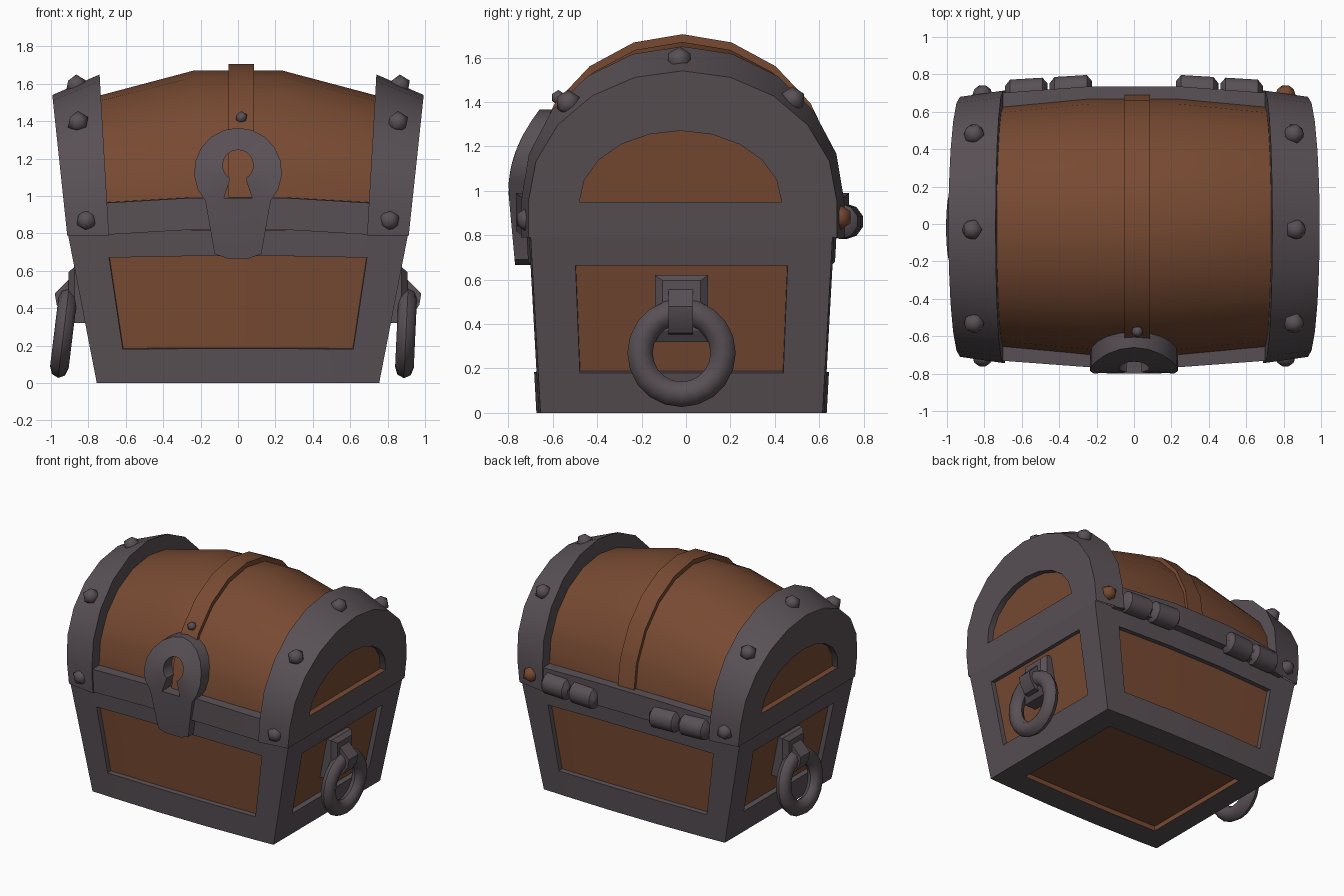
import bpy, bmesh, math
from mathutils import Vector, Matrix

if "Cube" in bpy.data.objects:
    bpy.data.objects.remove(bpy.data.objects["Cube"])

YC = -0.015   # depth centre of the chest
ZA = 0.95     # height where the lid arch springs


def material(name, rgb):
    m = bpy.data.materials.new(name)
    m.diffuse_color = (*rgb, 1)
    m.use_nodes = True
    m.node_tree.nodes["Principled BSDF"].inputs["Base Color"].default_value = m.diffuse_color
    return m


WOOD = material("brown wood", (0.185, 0.068, 0.032))
IRON = material("dark grey iron", (0.098, 0.080, 0.090))


def finish(bm, name, mats, angle=30):
    bmesh.ops.remove_doubles(bm, verts=bm.verts[:], dist=1e-5)
    me = bpy.data.meshes.new(name)
    bm.to_mesh(me)
    bm.free()
    for m in mats:
        me.materials.append(m)
    for p in me.polygons:
        p.use_smooth = True
    me.set_sharp_from_angle(angle=math.radians(angle))
    ob = bpy.data.objects.new(name, me)
    bpy.context.collection.objects.link(ob)
    return ob


def loft(name, loops, mat, caps=True, angle=30):
    """Skin a series of closed loops with the same point count."""
    bm = bmesh.new()
    rows = [[bm.verts.new(p) for p in lp] for lp in loops]
    n = len(loops[0])
    for a, b in zip(rows, rows[1:]):
        for i in range(n):
            j = (i + 1) % n
            bm.faces.new((a[i], a[j], b[j], b[i]))
    if caps:
        bm.faces.new(rows[0])
        bm.faces.new(rows[-1])
    bmesh.ops.recalc_face_normals(bm, faces=bm.faces[:])
    return finish(bm, name, [mat], angle)


def arch(a, top, n=10):
    """Half-ellipse (y, z) points running from back to front."""
    return [(YC + a * math.cos(math.pi * i / n), ZA + (top - ZA) * math.sin(math.pi * i / n))
            for i in range(n + 1)]


# ---- base: tapered, slightly bowed box with sunken wood panels
def base_point(u, w, t):
    bow = 0.02 * 4 * u * (1 - u)
    return ((2 * u - 1) * (0.755 + 0.155 * t),
            YC - 0.005 + (2 * w - 1) * (0.635 + 0.045 * t + bow),
            (0.80 + bow) * t)


US, WS, TS = [0, .11, .37, .63, .89, 1], [0, .145, .855, 1], [0, .225, .83, 1]
SIDES = [(US, TS, lambda a, b: base_point(a, 0, b)), (US, TS, lambda a, b: base_point(a, 1, b)),
         (WS, TS, lambda a, b: base_point(0, a, b)), (WS, TS, lambda a, b: base_point(1, a, b)),
         (US, WS, lambda a, b: base_point(a, b, 0)), (US, WS, lambda a, b: base_point(a, b, 1))]
bm = bmesh.new()
panels = []
for k, (A, B, f) in enumerate(SIDES):
    inner = []
    for i in range(len(A) - 1):
        for j in range(len(B) - 1):
            face = bm.faces.new([bm.verts.new(f(A[p], B[q])) for p, q in
                                 ((i, j), (i + 1, j), (i + 1, j + 1), (i, j + 1))])
            face.material_index = 1
            if k < 5 and 0 < i < len(A) - 2 and 0 < j < len(B) - 2:
                inner.append(face)
    panels.append(inner)
bmesh.ops.remove_doubles(bm, verts=bm.verts[:], dist=1e-5)
bmesh.ops.recalc_face_normals(bm, faces=bm.faces[:])
for k, inner in enumerate(panels[:5]):
    res = bmesh.ops.inset_region(bm, faces=inner, thickness=0.002, depth=-0.035)
    for face in inner:
        face.material_index = 0
    for face in res["faces"]:
        face.material_index = 0 if k == 4 else 1
finish(bm, "chest_base", [WOOD, IRON], 20)

# ---- lid: bulging wood barrel
loops = []
for x, a, top in ((-.85, .62, 1.50), (-.73, .64, 1.54), (-.24, .69, 1.67),
                  (.24, .69, 1.67), (.73, .64, 1.54), (.85, .62, 1.50)):
    pts = [(YC + a, .81)] + arch(a, top) + [(YC - a, .81)]
    loops.append([(x, y, z) for y, z in pts])
loft("lid_wood", loops, WOOD)

# ---- wood strip over the crown of the lid
lo, hi = arch(.67, 1.65), arch(.712, 1.705)
loft("lid_strip", [[(-.05, *a), (.086, *a), (.086, *b), (-.05, *b)] for a, b in zip(lo, hi)], WOOD)

# ---- iron end bands with sunken half-round wood panels
for s, side in ((-1, "left"), (1, "right")):
    def x_out(z):
        return s * (0.913 + 0.08 * (z - .79) / .75)

    def x_in(z):
        return s * (0.69 + 0.05 * (z - .79) / .86)

    def ring(a, top, fx):
        pts = [(YC + a, .79)] + arch(a, top) + [(YC - a, .79)]
        return [(fx(z), y, z) for y, z in pts]

    bm = bmesh.new()
    rows = [[bm.verts.new(p) for p in ring(*r)] for r in
            ((.695, 1.54, x_out), (.728, 1.65, x_in), (.60, 1.50, x_in))]
    for a, b in zip(rows, rows[1:]):
        for i in range(len(a) - 1):
            bm.faces.new((a[i], a[i + 1], b[i + 1], b[i]))
    half = [(YC - .01 + .455 * math.cos(math.pi * i / 10), ZA + .32 * math.sin(math.pi * i / 10))
            for i in range(11)]
    edge = [bm.verts.new((x_out(z), y, z)) for y, z in half]
    sunk = [bm.verts.new((x_out(z) - s * .045, y, z)) for y, z in half]
    out = rows[0]
    for i in range(10):
        bm.faces.new((out[i + 1], out[i + 2], edge[i + 1], edge[i]))
        bm.faces.new((edge[i], edge[i + 1], sunk[i + 1], sunk[i]))
    bm.faces.new((out[0], out[1], edge[0], edge[10], out[11], out[12]))
    for face in bm.faces:
        face.material_index = 1
    bm.faces.new((edge[10], edge[0], sunk[0], sunk[10]))
    bm.faces.new(sunk)
    bmesh.ops.recalc_face_normals(bm, faces=bm.faces[:])
    finish(bm, side + "_end_band", [WOOD, IRON])

# ---- iron rims along the lid's lower front and back edges
for s, name in ((-1, "front_rim"), (1, "back_rim")):
    loops = []
    for x, a, up in ((-.76, .712, 0), (-.25, .75, .03), (.25, .75, .03), (.76, .712, 0)):
        loops.append([(x, YC + s * d, z + up) for d, z in
                      ((a, .79), (a, .96), (a - .12, .965), (a - .12, .79))])
    loft(name, loops, IRON)


# ---- keyhole lock plate, bent to follow the lid
def lock_y(z):
    return -.80 + (.03 * (1 - z) / .33 if z < 1 else .14 * ((z - 1) / .365) ** 2)


def arc(cz, r, a0, a1, n=14):
    return [(r * math.cos(math.radians(a0 + (a1 - a0) * i / n)),
             cz + r * math.sin(math.radians(a0 + (a1 - a0) * i / n))) for i in range(n + 1)]


bm = bmesh.new()


def lock_verts(pts):
    return [bm.verts.new((x, lock_y(z), z)) for x, z in pts]


outer = lock_verts(arc(1.13, .235, -42, 222))
hole = lock_verts(arc(1.165, .082, -60, 240))
hr, hl = lock_verts([(.075, .99), (-.075, .99)])
foot = lock_verts([(-.125, .69), (-.06, .667), (.06, .667), (.125, .69)])
for i in range(14):
    bm.faces.new((outer[i], outer[i + 1], hole[i + 1], hole[i]))
bm.faces.new((outer[0], hole[0], hr))
bm.faces.new((outer[14], hl, hole[14]))
bm.faces.new([outer[0], hr, hl, outer[14]] + foot)
bmesh.ops.recalc_face_normals(bm, faces=bm.faces[:])
res = bmesh.ops.extrude_face_region(bm, geom=bm.faces[:], use_keep_orig=True)
for v in res["geom"]:
    if isinstance(v, bmesh.types.BMVert):
        v.co.y += .10
bmesh.ops.recalc_face_normals(bm, faces=bm.faces[:])
finish(bm, "lock_plate", [IRON])


# ---- rivets
def rivet(name, loc, r, mat=IRON):
    bm = bmesh.new()
    bmesh.ops.create_icosphere(bm, subdivisions=1, radius=r, matrix=Matrix.Translation(loc))
    finish(bm, name, [mat], 50)


for s, side in ((-1, "left"), (1, "right")):
    for name, x, y, z in (("crown", .865, -.03, 1.59), ("upper_front", .855, -.53, 1.395),
                          ("upper_back", .855, .48, 1.41), ("lower_front", .81, -.71, .87),
                          ("lower_back", .81, .69, .88)):
        wooden = s > 0 and name == "lower_back"
        rivet(f"{side}_{name}_rivet", (s * x, y, z), .06, WOOD if wooden else IRON)
rivet("strip_nail", (.018, -.575, 1.42), .034)

# ---- barrel hinges on the back
for s, side in ((-1, "left"), (1, "right")):
    for k, (x0, x1) in enumerate(((.225, .452), (.462, .69))):
        loops = []
        for f, r in ((0, .045), (.12, .08), (.88, .08), (1, .045)):
            x = x0 + (x1 - x0) * f
            y = .722 - .06 * (x - .225)
            loops.append([(s * x, y + r * math.cos(math.pi * (i + .5) / 5),
                           .862 + r * math.sin(math.pi * (i + .5) / 5)) for i in range(10)])
        loft(f"{side}_hinge_{k + 1}", loops, IRON, angle=40)

# ---- side handles: mount, strap and hanging ring
for s, side, top, low in ((-1, "left", -.91, -.955), (1, "right", .907, .89)):
    def rect(x, d, z0, z1):
        return [(s * x, -.02 + y, z) for y, z in ((-d, z0), (d, z0), (d, z1), (-d, z1))]
    loft(side + "_handle_mount", [rect(.78, .12, .32, .62), rect(.875, .12, .32, .62),
                                  rect(.905, .085, .37, .595)], IRON)
    prof = [(.83, .575), (.89, .57), (.98, .48), (.97, .42), (.93, .36), (.83, .34)]
    loft(side + "_handle_strap", [[(s * x, y, z) for x, z in prof] for y in (-.078, .032)], IRON)
    centre = Vector(((top + low) / 2, -.02, .27))
    up = Vector((top - low, 0, .37)).normalized()
    out = Vector((up.z, 0, -up.x))
    loops = []
    for i in range(21):
        t = 2 * math.pi * i / 20
        d = up * math.sin(t) + Vector((0, 1, 0)) * math.cos(t)
        loops.append([centre + d * (.187 + .057 * math.cos(math.pi * j / 4))
                      + out * (.05 * math.sin(math.pi * j / 4)) for j in range(8)])
    loft(side + "_handle_ring", loops, IRON, caps=False, angle=50)
